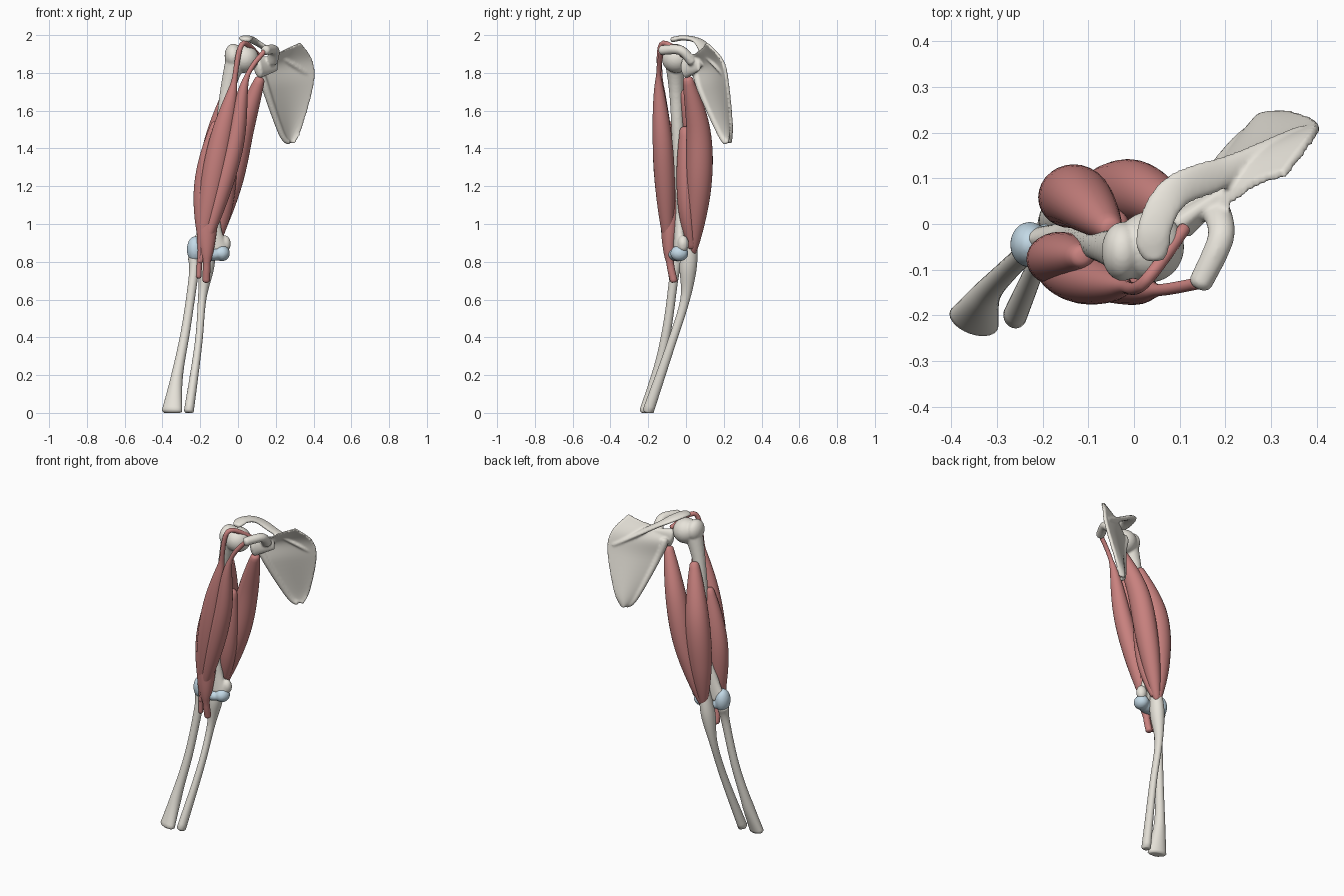
import bpy, bmesh, math
from mathutils import Vector

if "Cube" in bpy.data.objects:
    bpy.data.objects.remove(bpy.data.objects["Cube"])


def material(name, *rgb):
    m = bpy.data.materials.new(name)
    m.diffuse_color = (*rgb, 1)
    m.use_nodes = True
    m.node_tree.nodes["Principled BSDF"].inputs["Base Color"].default_value = m.diffuse_color
    return m


BONE = material("bone", .80, .77, .70)
MUSCLE = material("muscle", .58, .22, .21)
CARTILAGE = material("cartilage", .55, .70, .80)


def finish(name, bm, mat, fuse=False):
    bmesh.ops.recalc_face_normals(bm, faces=bm.faces)
    for f in bm.faces:
        f.smooth = True
    me = bpy.data.meshes.new(name)
    bm.to_mesh(me)
    bm.free()
    ob = bpy.data.objects.new(name, me)
    bpy.context.collection.objects.link(ob)
    me.materials.append(mat)
    if fuse:  # melt overlapping pieces into one smooth surface
        m = ob.modifiers.new("fuse", 'REMESH')
        m.mode, m.voxel_size, m.use_smooth_shade = 'VOXEL', .0065, True
        ob.modifiers.new("soften", 'SMOOTH').iterations = 4


def spline(pts, steps=8):
    """Smooth curve through points of any dimension."""
    p = [Vector(q) for q in pts]
    out = []
    for i in range(len(p) - 1):
        b, c = p[i], p[i + 1]
        m0 = (c - p[max(i - 1, 0)]) / 2
        m1 = (p[min(i + 2, len(p) - 1)] - b) / 2
        for s in range(steps):
            t = s / steps
            h = t * t * (3 - 2 * t)
            out.append(b * (1 - h) + c * h + m0 * t * (1 - t) ** 2 - m1 * t * t * (1 - t))
    return out + [p[-1]]


def sweep(bm, path, size, ref=(1, 0, 0), n=28):
    """Sweep an ellipse along a path; size(point, fraction) gives both radii."""
    rings, last = [], len(path) - 1
    for i, q in enumerate(path):
        t = (path[min(i + 1, last)] - path[max(i - 1, 0)]).to_3d().normalized()
        a = Vector(ref)
        a = (a - t * a.dot(t)).normalized()
        b = t.cross(a)
        ra, rb = size(q, i / last)
        ends = [(0, 1)]
        if i in (0, last):  # rounded ends
            ends = [(-.5, .45), (-.3, .8), (0, 1)] if i == 0 else [(0, 1), (.3, .8), (.5, .45)]
        for off, s in ends:
            ring = []
            for k in range(n):
                w = math.tau * k / n
                v = q.to_3d() + t * off * min(ra, rb) + (a * ra * math.cos(w) + b * rb * math.sin(w)) * s
                v.z = max(v.z, 0)
                ring.append(bm.verts.new(v))
            rings.append(ring)
    for r, s in zip(rings, rings[1:]):
        for k in range(n):
            j = (k + 1) % n
            bm.faces.new((r[k], r[j], s[j], s[k]))
    bm.faces.new(rings[0])
    bm.faces.new(rings[-1])


def ball(bm, c, r):
    for v in bmesh.ops.create_uvsphere(bm, u_segments=28, v_segments=18, radius=1)["verts"]:
        v.co = Vector(v.co[k] * r[k] + c[k] for k in range(3))


def wave(z, top, bottom):
    """Bulge that rises from 0 at both heights to 1 between them."""
    u = (top - z) / (top - bottom)
    return math.sin(math.pi * u) ** .8 if 0 < u < 1 else 0


def muscle(name, top, bottom, width, depth, tendon, *path):
    bm = bmesh.new()

    def size(q, u):
        w = wave(q.z, top, bottom)
        return tendon + (width - tendon) * w, tendon + (depth - tendon) * w
    sweep(bm, spline(path), size)
    finish(name, bm, MUSCLE)


# Scapula blade: ribs run from the lateral to the medial border
bm = bmesh.new()
lateral = spline([(.19, .02, 1.89), (.12, .05, 1.83), (.15, .08, 1.71), (.23, .18, 1.48), (.27, .21, 1.43)])
medial = spline([(.33, .11, 1.96), (.39, .19, 1.87), (.4, .22, 1.75), (.34, .24, 1.52), (.3, .225, 1.425)])
N = 16
back = Vector((-.45, .9, 0))
rims, grids = [], []
for side in (-1, 1):
    g = [[bm.verts.new(l.lerp(m, k / N) + back * (.018 * math.sin(math.pi * k / N) + .01 * side))
          for k in range(N + 1)] for l, m in zip(lateral, medial)]
    for a, b in zip(g, g[1:]):
        for k in range(N):
            bm.faces.new((a[k], a[k + 1], b[k + 1], b[k]))
    rims.append(g[0] + [r[-1] for r in g[1:]] + g[-1][-2::-1] + [r[0] for r in g[-2:0:-1]])
for k in range(len(rims[0])):
    bm.faces.new((rims[0][k - 1], rims[0][k], rims[1][k], rims[1][k - 1]))
# Scapula lateral border, neck and socket
sweep(bm, lateral[8:], lambda q, u: (.025 - .013 * u,) * 2)
sweep(bm, spline([(.105, 0, 1.83), (.2, .07, 1.85)]), lambda q, u: (.033 - .02 * u, .06 - .02 * u), (0, 1, 0))
# Scapula spine ending in the acromion, then the coracoid hook
sweep(bm, spline([(.37, .205, 1.79), (.21, .12, 1.89), (.09, .07, 1.965), (.045, -.01, 1.985), (.045, -.075, 1.975)]),
      lambda q, u: (.014, .012 + .026 * min(1, 3 * u, 4.5 - 4 * u)), (0, 0, 1))
sweep(bm, spline([(.18, .03, 1.86), (.19, -.03, 1.92), (.145, -.13, 1.92)]), lambda q, u: (.032 - .006 * u, .026))
finish("scapula", bm, BONE, True)

# Humerus: shaft, head, tubercle and inner epicondyle
bm = bmesh.new()
sweep(bm, spline([(0, -.06, 1.9, .06), (-.065, -.05, 1.66, .036), (-.125, -.03, 1.15, .036),
                  (-.145, -.03, 1, .055), (-.155, -.035, .87, .1)]),
      lambda q, u: (q[3], q[3] if u < .5 else .034))
ball(bm, (.035, -.05, 1.875), (.075, .078, .075))
ball(bm, (-.025, -.06, 1.89), (.046, .065, .065))
ball(bm, (-.07, -.015, .895), (.032, .03, .045))
finish("humerus", bm, BONE, True)

# Forearm bones: the fourth value of each point is the half width
bm = bmesh.new()
sweep(bm, spline([(-.145, .022, .93, .03), (-.165, .012, .78, .04), (-.19, -.005, .6, .022),
                  (-.21, -.08, .36, .02), (-.26, -.2, .01, .026)]), lambda q, u: (q[3], q[3] * 1.15))
finish("ulna", bm, BONE)
bm = bmesh.new()
sweep(bm, spline([(-.23, -.045, .82, .035), (-.235, -.062, .73, .025), (-.275, -.1, .45, .024),
                  (-.322, -.152, .2, .031), (-.35, -.21, .01, .056)]),
      lambda q, u: (q[3], min(q[3], .033)), (.94, -.34, 0))
finish("radius", bm, BONE)

# Elbow cartilage
bm = bmesh.new()
ball(bm, (-.228, -.045, .865), (.043, .05, .07))
ball(bm, (-.16, -.045, .838), (.09, .05, .036))
ball(bm, (-.085, -.035, .845), (.042, .048, .042))
finish("elbow_cartilage", bm, CARTILAGE, True)

# Muscles: belly top, belly bottom, width, depth, tendon radius, then the path
muscle("biceps_long_head", 1.75, .85, .065, .056, .014, (.11, -.01, 1.89), (.02, -.13, 1.95),
       (-.03, -.135, 1.7), (-.1, -.122, 1.4), (-.19, -.09, .9), (-.208, -.078, .72))
muscle("biceps_short_head", 1.78, .85, .053, .055, .013, (.14, -.13, 1.915), (.04, -.145, 1.76),
       (-.025, -.122, 1.4), (-.17, -.095, .9), (-.2, -.09, .8))
muscle("brachialis", 1.55, .8, .07, .058, .02, (-.115, -.07, 1.53), (-.163, -.075, 1.2),
       (-.165, -.088, .85), (-.168, -.065, .7))
muscle("triceps_long_head", 1.8, .85, .066, .07, .018, (.115, .01, 1.765), (.025, .065, 1.5),
       (-.045, .068, 1.2), (-.142, .036, .85))
muscle("triceps_lateral_head", 1.74, .84, .073, .07, .015, (-.052, -.01, 1.7), (-.118, .055, 1.4),
       (-.145, .055, 1.1), (-.15, .036, .86))
muscle("triceps_medial_head", 1.6, .84, .062, .052, .015, (-.05, 0, 1.5), (-.085, .005, 1.1), (-.13, .03, .88))
